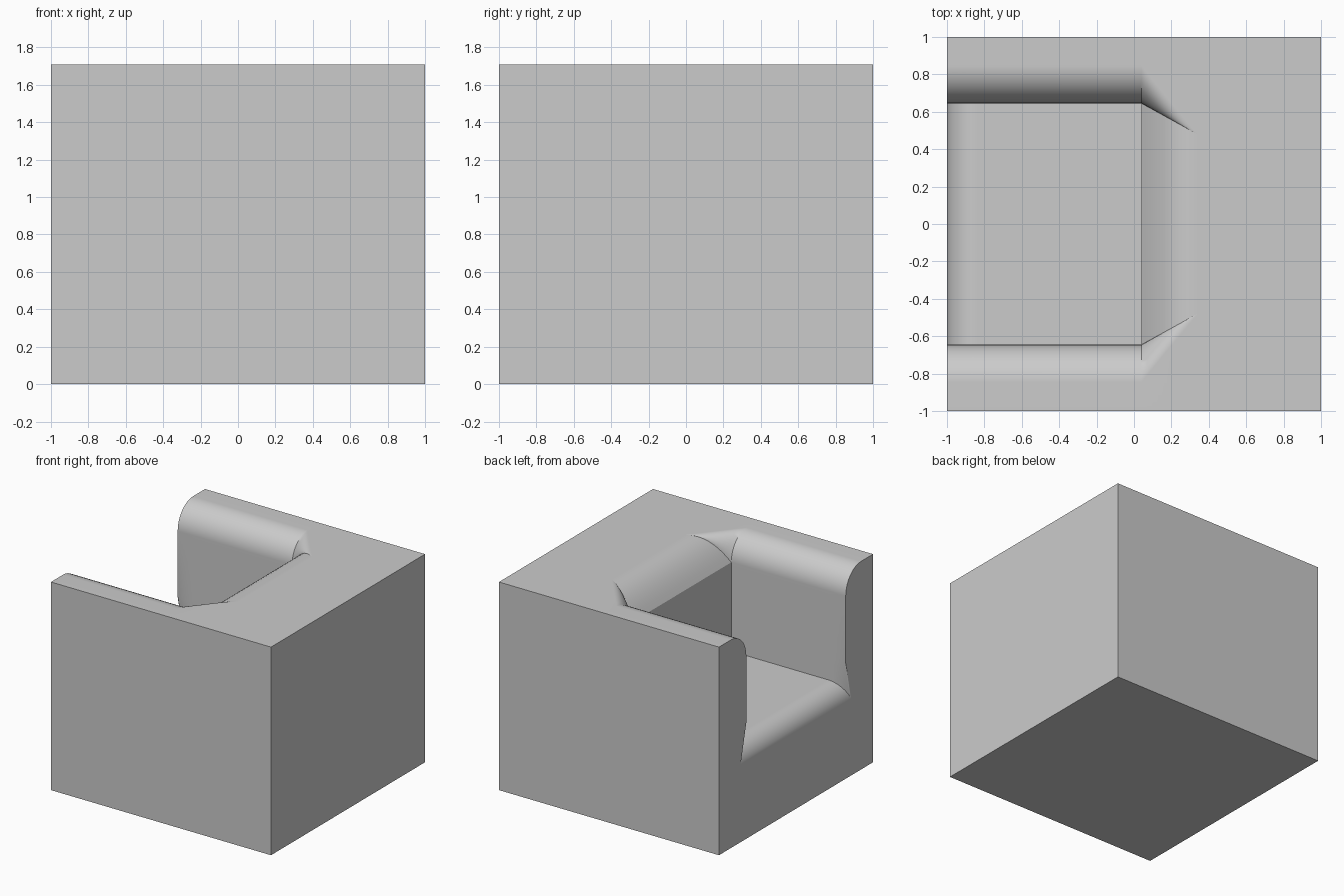
import bpy, bmesh
from math import sin, cos, pi, radians

cube = bpy.data.objects.get("Cube")
if cube:
    bpy.data.objects.remove(cube, do_unlink=True)

HEIGHT, SEAT, BACK_X = 1.71, 0.77, 0.04
INNER, ROLL_W, ROLL_H = 0.645, 0.2, 0.21     # arm inner face and rolled edge
LIP, FLARE, BACK_ROLL = 0.16, 0.085, 0.30    # seat lip radius, lip flare, backrest roll
STEPS = 10

upholstery = bpy.data.materials.new("grey upholstery")
upholstery.use_nodes = True
colour = (0.6, 0.6, 0.6, 1)
upholstery.diffuse_color = colour
upholstery.node_tree.nodes["Principled BSDF"].inputs["Base Color"].default_value = colour


def rolled_edge(inner, outer, low):
    """Quarter-round from the outer top edge down to the inner edge."""
    pts = []
    for i in range(STEPS + 1):
        a = pi / 2 * (1 - i / STEPS)
        pts.append((outer - (outer - inner) * cos(a), low + (HEIGHT - low) * sin(a)))
    return pts


def section(roll, wall, seat):
    """Half outline from outer bottom to seat."""
    return [(1, 0), (1, HEIGHT)] + roll + [wall, seat]


# Arms and seat: sections from the front lip to the backrest
arm_roll = rolled_edge(INNER, INNER + ROLL_W, HEIGHT - ROLL_H)
wall = (INNER, 0.957)
stations = []
for i in range(STEPS + 1):
    a = pi / 2 * i / STEPS
    seat = (INNER + FLARE * (1 - sin(a)), SEAT - LIP + LIP * sin(a))
    stations.append((-1 + LIP * (1 - cos(a)), section(arm_roll, wall, seat)))
stations.append((BACK_X, section(arm_roll, wall, (INNER, SEAT))))

# Backrest: rolled top edge whose corners taper inwards
for i in range(STEPS + 1):
    t = i / STEPS
    low = HEIGHT - ROLL_H * (1 - t) ** 2.2
    roll = rolled_edge(INNER - 0.165 * t, INNER + ROLL_W - (ROLL_W + 0.165) * t, low)
    stations.append((BACK_X + BACK_ROLL * t, section(roll, roll[-1], roll[-1])))
stations.append((1, stations[-1][1]))

# Skin the sections, mirrored across the centre line
bm = bmesh.new()
rings = []
for x, half in stations:
    outline = half + [(-y, z) for y, z in reversed(half)]
    rings.append([bm.verts.new((x, y, z)) for y, z in outline])
for a, b in zip(rings, rings[1:]):
    for j in range(len(a)):
        k = (j + 1) % len(a)
        bm.faces.new((a[j], a[k], b[k], b[j]))
bm.faces.new(rings[0])
bm.faces.new(rings[-1])
bmesh.ops.remove_doubles(bm, verts=bm.verts, dist=0.0001)
bmesh.ops.dissolve_degenerate(bm, edges=bm.edges, dist=0.0001)
bmesh.ops.recalc_face_normals(bm, faces=bm.faces)

mesh = bpy.data.meshes.new("armchair_body")
bm.to_mesh(mesh)
bm.free()
mesh.materials.append(upholstery)
chair = bpy.data.objects.new("armchair_body", mesh)
bpy.context.collection.objects.link(chair)

# Smooth rolls with crisp outer edges
bpy.ops.object.select_all(action="DESELECT")
chair.select_set(True)
bpy.context.view_layer.objects.active = chair
bpy.ops.object.shade_smooth_by_angle(angle=radians(30))
weighted = chair.modifiers.new("flat_panels", "WEIGHTED_NORMAL")
weighted.keep_sharp = True
